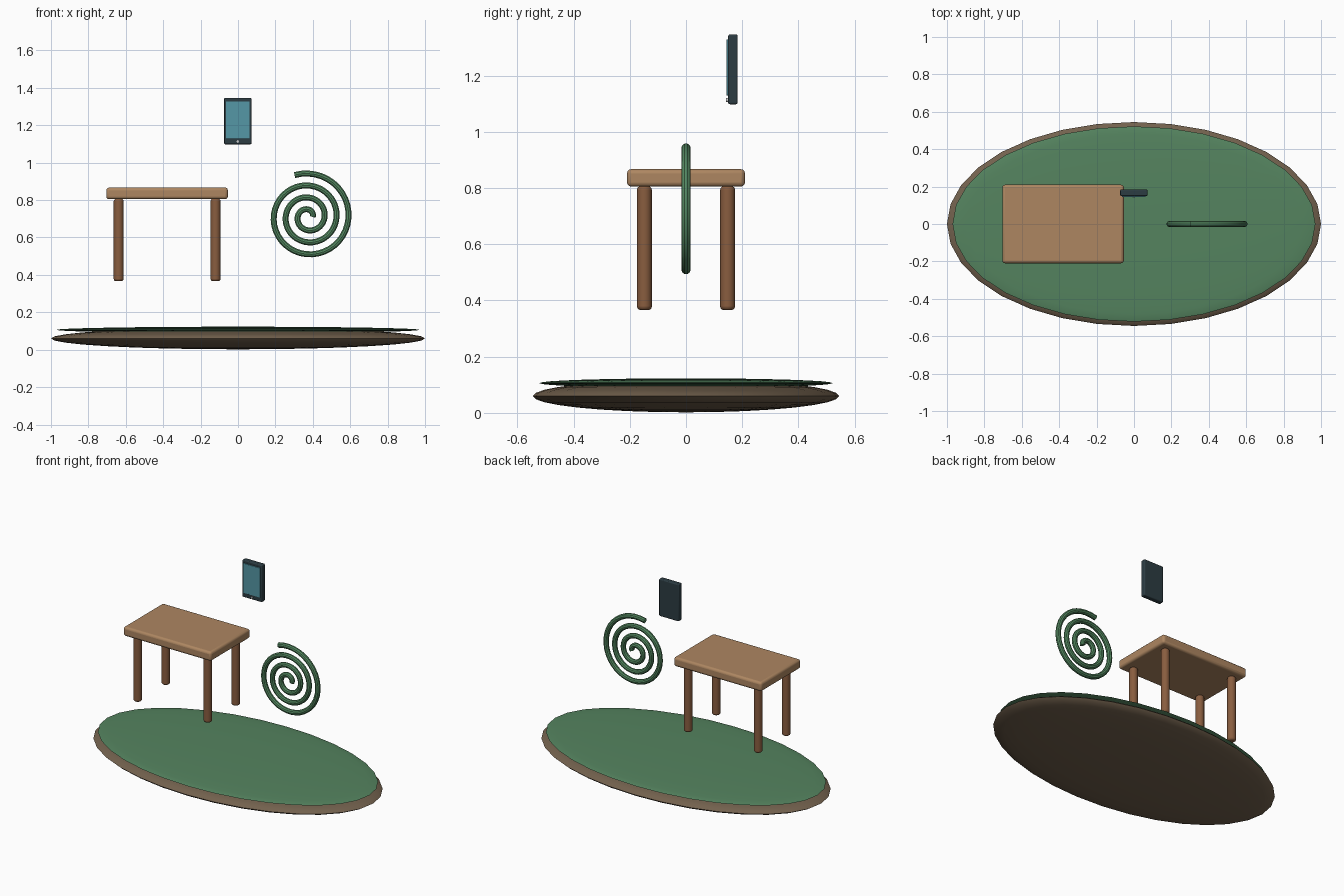
import bpy
from math import cos, sin, pi, radians

if "Cube" in bpy.data.objects:
    bpy.data.objects.remove(bpy.data.objects["Cube"])


def material(name, rgb):
    m = bpy.data.materials.new(name)
    m.diffuse_color = (*rgb, 1)
    m.use_nodes = True
    m.node_tree.nodes["Principled BSDF"].inputs["Base Color"].default_value = m.diffuse_color
    return m


EARTH = material("earth", (0.17, 0.12, 0.075))
GRASS = material("grass", (0.09, 0.23, 0.115))
WOOD = material("light_wood", (0.42, 0.24, 0.12))
DARK_WOOD = material("dark_wood", (0.25, 0.11, 0.05))
CASE = material("dark_case", (0.025, 0.045, 0.055))
GLASS = material("screen_glass", (0.09, 0.31, 0.38))
GREY = material("light_grey", (0.6, 0.6, 0.6))
COIL = material("coil_green", (0.09, 0.25, 0.12))


def finish(name, mat, scale=None, bevel=0, segments=3):
    ob = bpy.context.object
    ob.name = name
    ob.data.materials.append(mat)
    if scale:
        ob.scale = scale
        bpy.ops.object.transform_apply(location=False, rotation=False, scale=True)
    if bevel:
        mod = ob.modifiers.new("Bevel", "BEVEL")
        mod.width = bevel
        mod.segments = segments
    bpy.ops.object.shade_smooth_by_angle(angle=radians(35))
    return ob


def box(name, mat, loc, size, bevel):
    bpy.ops.mesh.primitive_cube_add(size=1, location=loc)
    return finish(name, mat, size, bevel)


def disc(name, mat, z, radii):
    bpy.ops.mesh.primitive_uv_sphere_add(segments=32, ring_count=16, location=(0, 0, z))
    return finish(name, mat, radii)


# Oval ground: flattened ellipsoids
disc("ground_base", EARTH, 0.06, (1.0, 0.545, 0.058))
disc("ground_grass", GRASS, 0.106, (0.97, 0.522, 0.017))

# Table
TABLE_X = -0.379
box("table_top", WOOD, (TABLE_X, 0, 0.836), (0.65, 0.42, 0.062), 0.015)
for side, sx in (("left", -1), ("right", 1)):
    for end, sy in (("front", -1), ("back", 1)):
        bpy.ops.mesh.primitive_cylinder_add(
            vertices=20, radius=0.0265, depth=0.44,
            location=(TABLE_X + sx * 0.259, sy * 0.148, 0.586))
        finish(f"table_leg_{end}_{side}", DARK_WOOD, bevel=0.012)

# Floating tablet
box("tablet_body", CASE, (-0.001, 0.167, 1.222), (0.146, 0.034, 0.248), 0.006)
box("tablet_screen", GLASS, (-0.001, 0.1465, 1.229), (0.126, 0.006, 0.198), 0.001)
bpy.ops.mesh.primitive_cylinder_add(
    vertices=16, radius=0.007, depth=0.008,
    location=(-0.001, 0.147, 1.113), rotation=(pi / 2, 0, 0))
finish("tablet_button", GREY)

# Spiral coil: a growing-radius path with a round tube
STEPS, TURNS = 130, 3.3
curve = bpy.data.curves.new("spiral_path", "CURVE")
curve.dimensions = "3D"
curve.bevel_depth = 0.0168
curve.bevel_resolution = 3
curve.use_fill_caps = True
path = curve.splines.new("POLY")
path.points.add(STEPS)
for i, p in enumerate(path.points):
    turn = TURNS * i / STEPS
    r = 0.024 + 0.064 * turn
    a = 2 * pi * turn
    p.co = (0.375 + r * cos(a), 0, 0.71 + r * sin(a), 1)
coil = bpy.data.objects.new("spiral_coil", curve)
bpy.context.collection.objects.link(coil)
bpy.ops.object.select_all(action="DESELECT")
coil.select_set(True)
bpy.context.view_layer.objects.active = coil
bpy.ops.object.convert(target="MESH")
finish("spiral_coil", COIL)
